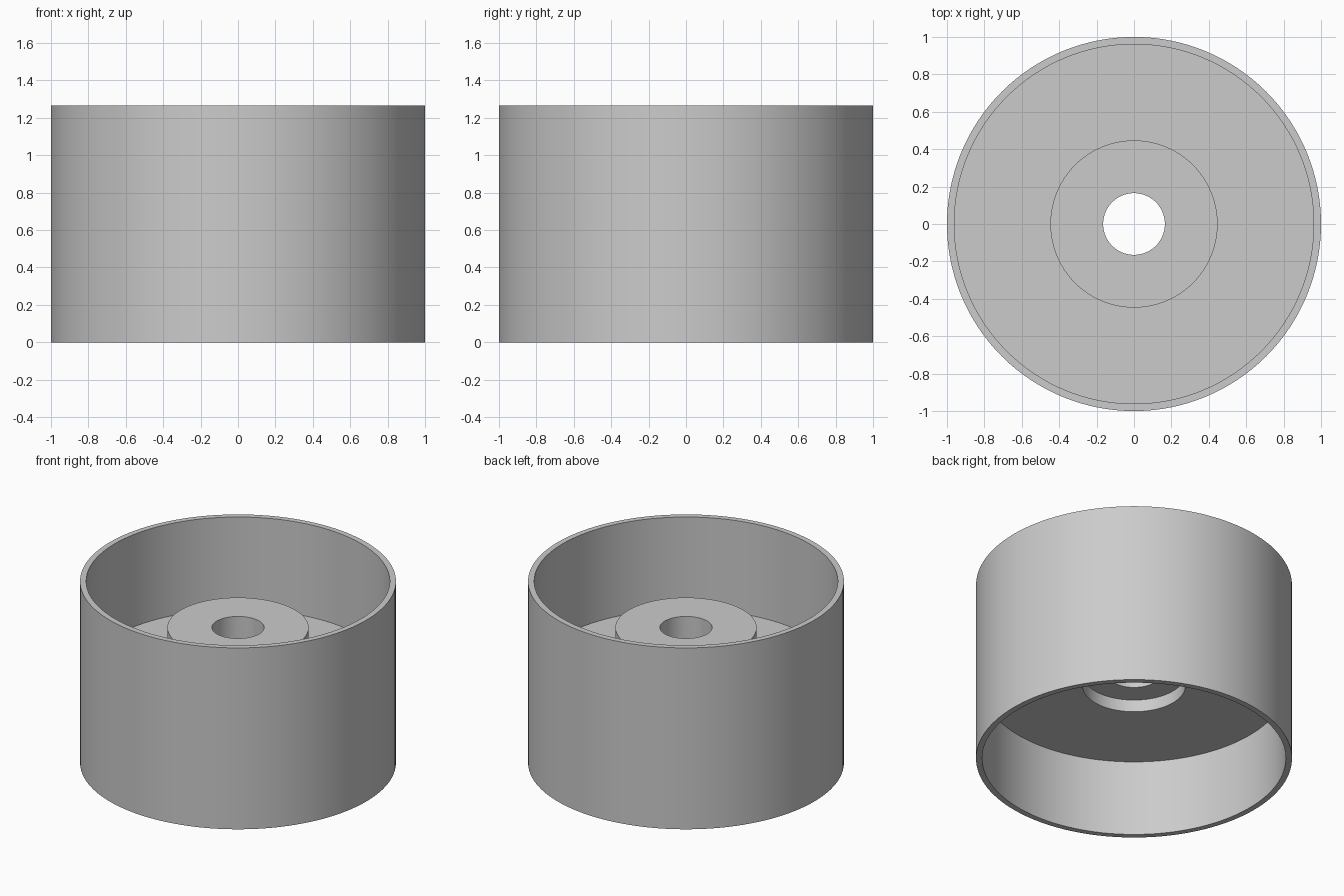
import bpy, bmesh
from math import pi, radians

if "Cube" in bpy.data.objects:
    bpy.data.objects.remove(bpy.data.objects["Cube"])

SEGMENTS = 128


def lathe(name, profile):
    """Spin a closed (radius, height) profile around the z axis."""
    bm = bmesh.new()
    verts = [bm.verts.new((r, 0, z)) for r, z in profile]
    edges = [bm.edges.new((verts[i - 1], verts[i])) for i in range(len(verts))]
    bmesh.ops.spin(bm, geom=verts + edges, cent=(0, 0, 0), axis=(0, 0, 1),
                   angle=2 * pi, steps=SEGMENTS, use_duplicate=False)
    bmesh.ops.remove_doubles(bm, verts=bm.verts, dist=1e-4)
    bmesh.ops.recalc_face_normals(bm, faces=bm.faces)
    mesh = bpy.data.meshes.new(name)
    bm.to_mesh(mesh)
    bm.free()
    obj = bpy.data.objects.new(name, mesh)
    bpy.context.collection.objects.link(obj)
    bpy.context.view_layer.objects.active = obj
    obj.select_set(True)
    bpy.ops.object.shade_smooth_by_angle(angle=radians(30))
    return obj


# Wheel: thin outer rim, central web disc, raised hub with bore and recess
lathe("wheel_rim", [
    (1.0, 0.0), (1.0, 1.267),        # outer wall
    (0.961, 1.267), (0.961, 0.622),  # upper inner wall down to web
    (0.447, 0.622), (0.447, 0.944),  # web top and hub side
    (0.165, 0.944), (0.165, 0.615),  # hub top and bore
    (0.325, 0.615), (0.325, 0.53),   # recess under the hub
    (0.961, 0.53), (0.961, 0.0),     # web underside and lower inner wall
])
